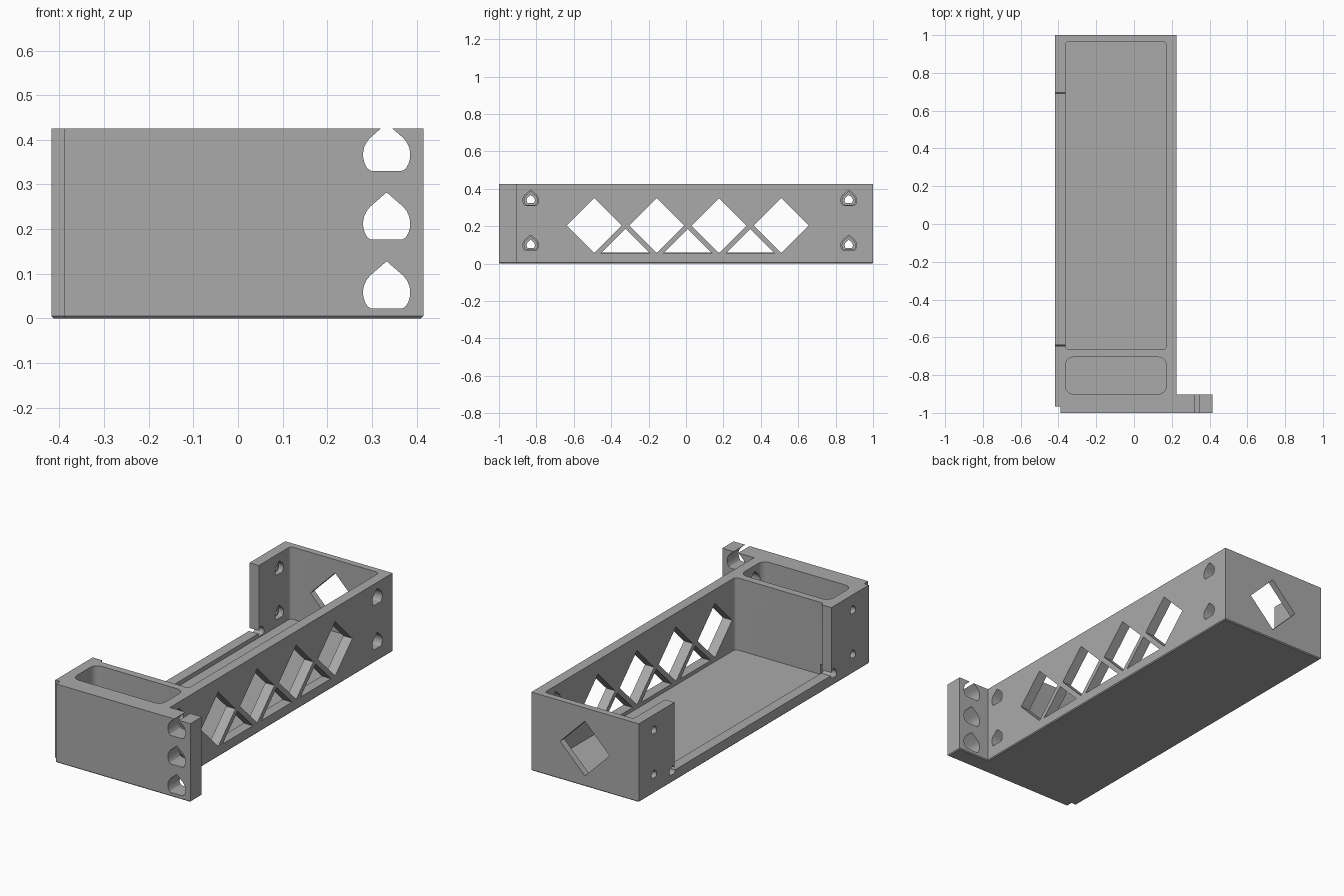
import bpy, bmesh, math

if "Cube" in bpy.data.objects:
    bpy.data.objects.remove(bpy.data.objects["Cube"])

grey = bpy.data.materials.new("plain grey")
grey.diffuse_color = (0.4, 0.4, 0.4, 1)
grey.use_nodes = True
grey.node_tree.nodes["Principled BSDF"].inputs["Base Color"].default_value = grey.diffuse_color

AXES = {"x": lambda a, b, t: (t, a, b),
        "y": lambda a, b, t: (a, t, b),
        "z": lambda a, b, t: (a, b, t)}


def prism(name, pts, axis, lo, hi, chamfer=0):
    """Extrude a 2D outline along an axis, optionally chamfering the underside."""
    bm = bmesh.new()
    ends = [[bm.verts.new(AXES[axis](a, b, t)) for a, b in pts] for t in (lo, hi)]
    bottom = bm.faces.new(ends[0])
    bm.faces.new(ends[1])
    n = len(pts)
    for i in range(n):
        j = (i + 1) % n
        bm.faces.new((ends[0][i], ends[0][j], ends[1][j], ends[1][i]))
    bmesh.ops.recalc_face_normals(bm, faces=bm.faces)
    if chamfer:
        bmesh.ops.bevel(bm, geom=list(bottom.edges), offset=chamfer,
                        segments=1, affect='EDGES')
    mesh = bpy.data.meshes.new(name)
    bm.to_mesh(mesh)
    bm.free()
    obj = bpy.data.objects.new(name, mesh)
    bpy.context.collection.objects.link(obj)
    return obj


def rounded(x0, x1, y0, y1, r, steps=6):
    pts = []
    corners = ((x1 - r, y1 - r), (x0 + r, y1 - r), (x0 + r, y0 + r), (x1 - r, y0 + r))
    for k, (cx, cy) in enumerate(corners):
        for s in range(steps + 1):
            a = math.pi / 2 * (k + s / steps)
            pts.append((cx + r * math.cos(a), cy + r * math.sin(a)))
    return pts


def rect(x0, x1, y0, y1):
    return [(x0, y0), (x1, y0), (x1, y1), (x0, y1)]


def teardrop(c, z, r, steps=20):
    """Round hole with a pointed roof and a flattened bottom."""
    pts = [(c, z + 1.32 * r)]
    for s in range(steps + 1):
        a = math.radians(135 + 270 * s / steps)
        pts.append((c + r * math.cos(a), z + max(r * math.sin(a), -0.68 * r)))
    clean = [pts[0]]
    for p in pts[1:]:
        if math.dist(p, clean[-1]) > 1e-5:
            clean.append(p)
    return clean


def diamond(c, z, r):
    return [(c - r, z), (c, z - r), (c + r, z), (c, z + r)]


# Tray body with the mounting ear and the stepped front left corner
tray = prism("tray_body", [(-0.39, -1), (0.415, -1), (0.415, -0.903), (0.225, -0.903),
                           (0.225, 1), (-0.418, 1), (-0.418, -0.965), (-0.39, -0.965)],
             "z", 0, 0.425, chamfer=0.005)

cutters = []


def cut(*args):
    cutters.append(prism("cutter", *args))


# Main and front pockets, and the open left side above a low lip
cut(rounded(-0.362, 0.17, -0.665, 0.965, 0.018), "z", 0.035, 0.6)
cut(rounded(-0.362, 0.17, -0.90, -0.705, 0.04), "z", 0.035, 0.6)
cut(rect(-0.6, -0.35, -0.645, 0.695), "z", 0.058, 0.6)

# Diamond and triangle windows in the right wall
for i in range(4):
    y = -0.49 + i * 0.333
    cut(diamond(y, 0.203, 0.147), "x", 0.1, 0.3)
    if i < 3:
        m = y + 0.1665
        cut([(m - 0.13, 0.055), (m + 0.13, 0.055), (m, 0.185)], "x", 0.1, 0.3)

# Diamond window in the back wall
cut(diamond(-0.095, 0.205, 0.148), "y", 0.9, 1.1)

# Screw holes: wide on the right, counterbored on the left
for y in (-0.83, 0.87):
    for z in (0.098, 0.338):
        cut(teardrop(y, z, 0.042), "x", 0.1, 0.3)
        cut(teardrop(y, z, 0.022), "x", -0.5, -0.3)
        cut(teardrop(y, z, 0.035), "x", -0.39, -0.3)

# Relief holes at the ends of the left opening
for y in (-0.665, 0.715):
    cut(teardrop(y, 0.058, 0.025), "x", -0.5, -0.34)

# Cable holes through the ear, the top one breaking the rim
for i in range(3):
    cut(teardrop(0.333, 0.058 + 0.1543 * i, 0.053), "y", -1.1, -0.8)

for c in cutters:
    mod = tray.modifiers.new("cut", 'BOOLEAN')
    mod.operation = 'DIFFERENCE'
    mod.solver = 'EXACT'
    mod.object = c
bpy.context.view_layer.update()
result = bpy.data.meshes.new_from_object(
    tray.evaluated_get(bpy.context.evaluated_depsgraph_get()))
tray.modifiers.clear()
tray.data = result
for c in cutters:
    bpy.data.objects.remove(c)

tray.data.materials.clear()
tray.data.materials.append(grey)
for p in tray.data.polygons:
    p.material_index = 0
bpy.context.view_layer.objects.active = tray
tray.select_set(True)
bpy.ops.object.shade_smooth_by_angle(angle=math.radians(30))
